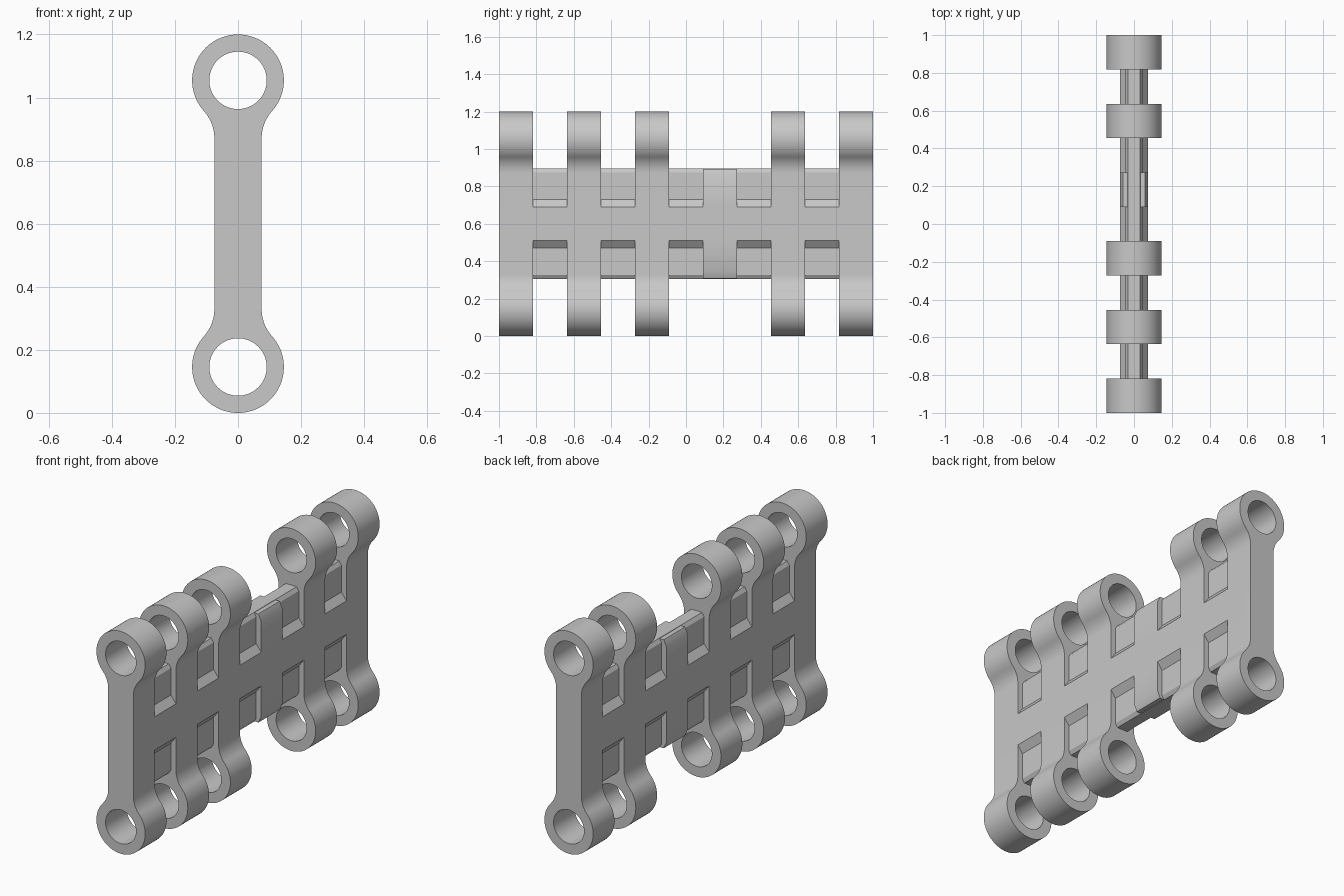
import bpy
import bmesh
from math import sin, cos, pi, atan2, sqrt
from mathutils import Matrix

cube = bpy.data.objects.get("Cube")
if cube:
    bpy.data.objects.remove(cube, do_unlink=True)

MID = 0.6          # height of the symmetry plane
HALF = 0.075       # half thickness of the plate
LUG_R, HOLE_R, FILLET = 0.1455, 0.091, 0.13
LUG_Z = MID - LUG_R  # lug centre above the middle
STEP = 2 / 11      # width of one rib or one gap

grey = bpy.data.materials.new("plain_grey")
grey.use_nodes = True
colour = (0.58, 0.58, 0.58, 1)
grey.diffuse_color = colour
grey.node_tree.nodes["Principled BSDF"].inputs["Base Color"].default_value = colour


def arc(cx, cz, r, a0, a1, n):
    return [(cx + r * cos(a0 + (a1 - a0) * i / n),
             cz + r * sin(a0 + (a1 - a0) * i / n)) for i in range(n + 1)]


def symmetric(quarter):
    """Complete an outline from its +x, upper quarter (bottom to top)."""
    right = [(x, -z) for x, z in reversed(quarter)] + quarter
    return right + [(-x, z) for x, z in reversed(right)]


def extrude(name, loops, y0, y1):
    """Extrude closed loops in the xz plane from y0 to y1; inner loops are holes."""
    curve = bpy.data.curves.new(name, "CURVE")
    curve.dimensions = "2D"
    curve.fill_mode = "BOTH"
    curve.extrude = (y1 - y0) / 2
    for loop in loops:
        spline = curve.splines.new("POLY")
        spline.points.add(len(loop) - 1)
        for p, (x, z) in zip(spline.points, loop):
            p.co = (x, z, 0, 1)
        spline.use_cyclic_u = True
    temp = bpy.data.objects.new(name + "_curve", curve)
    mesh = bpy.data.meshes.new_from_object(temp)
    bpy.data.objects.remove(temp)
    mesh.transform(Matrix.Translation((0, (y0 + y1) / 2, MID))
                   @ Matrix.Rotation(pi / 2, 4, "X"))
    bm = bmesh.new()
    bm.from_mesh(mesh)
    bmesh.ops.remove_doubles(bm, verts=bm.verts, dist=1e-5)
    bmesh.ops.recalc_face_normals(bm, faces=bm.faces)
    bm.to_mesh(mesh)
    bm.free()
    mesh.materials.clear()
    mesh.materials.append(grey)
    obj = bpy.data.objects.new(name, mesh)
    bpy.context.scene.collection.objects.link(obj)
    return obj


# Rib outline: flat shank, concave neck, round lug
fx = HALF + FILLET
drop = sqrt((LUG_R + FILLET) ** 2 - fx ** 2)
touch = atan2(-drop, fx)
neck = arc(fx, LUG_Z - drop, FILLET, pi, pi + touch, 12)
lug = arc(0, LUG_Z, LUG_R, touch, pi / 2, 36)
rib_outline = symmetric(neck + lug[1:-1])
top = (0, LUG_Z + LUG_R)
half = len(rib_outline) // 2
rib_outline = rib_outline[:half] + [top] + rib_outline[half:] + [(0, -top[1])]
holes = [arc(0, s * LUG_Z, HOLE_R, 0, 2 * pi, 64)[:-1] for s in (1, -1)]

# Web outline: thick middle band, sloped ledges, thin chamfered edges
web_outline = symmetric([(HALF, 0.09), (0.045, 0.13), (0.045, 0.275), (0.032, 0.295)])
# Stub outline: plain chamfered rib without lugs
stub_outline = symmetric([(HALF, 0.256), (0.058, 0.293)])

web = extrude("hinge_plate", [web_outline], -0.95, 0.95)
ribs = bpy.data.collections.new("ribs")
for i in range(0, 11, 2):
    y = -1 + i * STEP
    if i == 6:
        rib = extrude("stub_rib", [stub_outline], y, y + STEP)
    else:
        rib = extrude("lug_rib", [rib_outline] + holes, y, y + STEP)
    ribs.objects.link(rib)

# Fuse the ribs with the web
bpy.context.view_layer.objects.active = web
for rib in list(ribs.objects):
    mod = web.modifiers.new("fuse", "BOOLEAN")
    mod.operation = "UNION"
    mod.solver = "EXACT"
    mod.object = rib
    bpy.ops.object.modifier_apply(modifier=mod.name)
    bpy.data.objects.remove(rib, do_unlink=True)
bpy.data.collections.remove(ribs)

bpy.ops.object.select_all(action="DESELECT")
web.select_set(True)
bpy.ops.object.shade_smooth_by_angle(angle=pi / 7)
